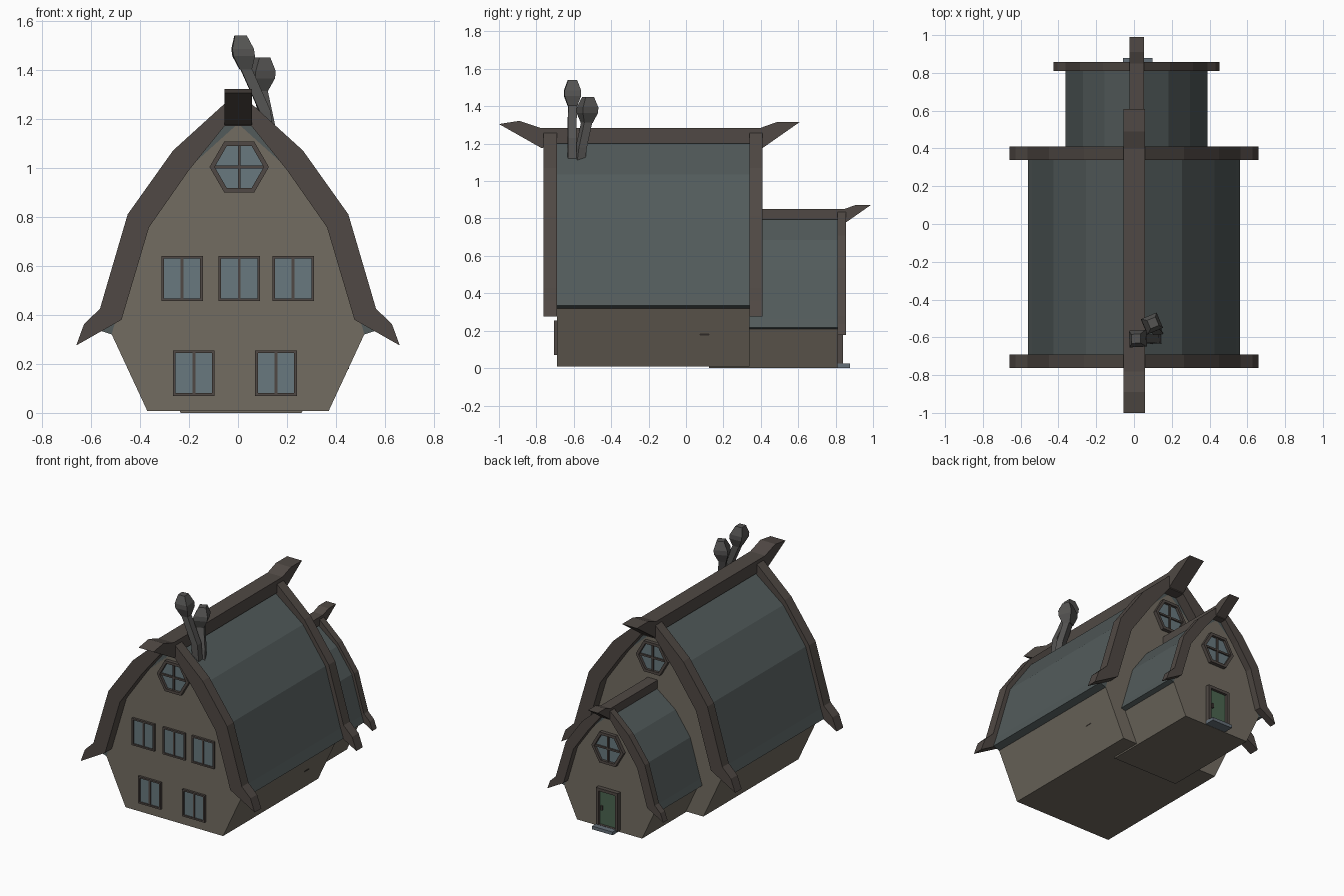
import bpy, math
from mathutils import Vector

if "Cube" in bpy.data.objects:
    bpy.data.objects.remove(bpy.data.objects["Cube"])


def material(name, rgb):
    m = bpy.data.materials.new(name)
    m.diffuse_color = (*rgb, 1)
    m.use_nodes = True
    m.node_tree.nodes["Principled BSDF"].inputs["Base Color"].default_value = m.diffuse_color
    return m


WALL = material("plaster", (0.17, 0.15, 0.12))
ROOF = material("slate", (0.085, 0.105, 0.105))
TRIM = material("timber", (0.08, 0.066, 0.058))
GLASS = material("glass", (0.14, 0.19, 0.21))
GREEN = material("green_paint", (0.07, 0.13, 0.08))
STONE = material("stone", (0.13, 0.16, 0.19))
PIPE = material("soot", (0.09, 0.088, 0.085))


def make(name, verts, faces, mat):
    me = bpy.data.meshes.new(name)
    me.from_pydata([tuple(v) for v in verts], [], faces)
    me.materials.append(mat)
    ob = bpy.data.objects.new(name, me)
    bpy.context.collection.objects.link(ob)
    bpy.context.view_layer.objects.active = ob
    ob.select_set(True)
    bpy.ops.object.mode_set(mode='EDIT')
    bpy.ops.mesh.select_all(action='SELECT')
    bpy.ops.mesh.normals_make_consistent(inside=False)
    bpy.ops.object.mode_set(mode='OBJECT')
    ob.select_set(False)
    return ob


def loft(name, rings, mat, closed=False):
    """Skin between rings; capped, or joined end to end when closed."""
    n, k = len(rings[0]), len(rings)
    faces = [(r * n + i, r * n + (i + 1) % n,
              (r + 1) % k * n + (i + 1) % n, (r + 1) % k * n + i)
             for r in range(k if closed else k - 1) for i in range(n)]
    if not closed:
        faces += [tuple(range(n)), tuple(range((k - 1) * n, k * n))]
    return make(name, [v for r in rings for v in r], faces, mat)


def prism(name, pts, y0, y1, mat):
    return loft(name, [[(x, y, z) for x, z in pts] for y in (y0, y1)], mat)


def mirrored(half):
    """Right half from the top centre down -> full outline, left to right."""
    return [(-x, z) for x, z in reversed(half) if x > 0] + half


def rect(cx, cz, w, h):
    return [(cx + a * w / 2, cz + b * h / 2)
            for a, b in ((-1, -1), (1, -1), (1, 1), (-1, 1))]


def hexagon(cx, cz, r):
    return [(cx + r * math.cos(i * math.pi / 3), cz + r * math.sin(i * math.pi / 3))
            for i in range(6)]


def frame(name, outer, inner, y, d):
    """Raised surround standing d proud of the wall at y."""
    loft(name, [[(x, yy, z) for x, z in p] for p, yy in
                ((outer, y), (outer, y + d), (inner, y + d), (inner, y))], TRIM, True)


def window(name, cx, cz, y, d):
    w, h = 0.17, 0.185
    frame(name + "_frame", rect(cx, cz, w, h), rect(cx, cz, w - .022, h - .022), y, d)
    prism(name + "_glass", rect(cx, cz, w - .01, h - .01), y, y + d * .4, GLASS)
    prism(name + "_mullion", rect(cx, cz, .012, h - .01), y, y + d * .8, TRIM)


def hex_window(name, cx, cz, y, d):
    frame(name + "_frame", hexagon(cx, cz, .121), hexagon(cx, cz, .1), y, d)
    prism(name + "_glass", hexagon(cx, cz, .11), y, y + d * .3, GLASS)
    prism(name + "_bar_v", rect(cx, cz, .012, .18), y, y + d * .7, TRIM)
    prism(name + "_bar_h", rect(cx, cz, .2, .012), y, y + d * .7, TRIM)


# Half profiles of the gable
wall_half = [(0, 1.18), (.2, 1.0), (.37, .77), (.51, .34), (.515, .32), (.37, .008)]
roof_out = [(0, 1.23), (.255, 1.035), (.425, .795), (.54, .4), (.562, .335)]
roof_in = [(0, 1.17), (.19, 1.0), (.36, .765), (.475, .4), (.515, .32)]
board_out = [(.045, 1.27), (.265, 1.07), (.45, .81), (.563, .425), (.628, .362), (.66, .275)]
board_in = [(.055, 1.17), (.2, .99), (.363, .757), (.475, .38)]
ridge_side = [(-1, 1.305), (-.89, 1.322), (-.78, 1.285), (.4, 1.285), (.49, 1.317),
              (.61, 1.317), (.4, 1.17), (.36, 1.2), (-.72, 1.2), (-.77, 1.175)]


def barn(name):
    band = mirrored(roof_out) + mirrored(roof_in)[::-1]
    boards = mirrored(board_out) + mirrored(board_in)[::-1]
    return [
        prism(name + "_walls", mirrored(wall_half), -.69, .34, WALL),
        prism(name + "_roof", band, -.69, .34, ROOF),
        prism(name + "_front_bargeboard", boards, -.762, -.69, TRIM),
        prism(name + "_back_bargeboard", boards, .34, .41, TRIM),
        loft(name + "_ridge_beam",
             [[(x, y, z) for y, z in ridge_side] for x in (-.055, .058)], TRIM)]


# Main house, and the annex as a two-thirds copy pushed into its back
barn("house")
for ob in barn("annex"):
    for v in ob.data.vertices:
        v.co = v.co * .667 + Vector((.013, .583, -.0053))

# Windows
for i, x in enumerate((-.228, .005, .225)):
    window(f"upper_window_{i}", x, .548, -.69, -.015)
for i, x in enumerate((-.18, .155)):
    window(f"lower_window_{i}", x, .162, -.69, -.015)
hex_window("front_attic_window", .005, 1.003, -.69, -.025)
hex_window("back_attic_window", .005, 1.003, .34, .025)
hex_window("annex_attic_window", .013, .555, .81, .025)

# Door with surround, handle and step
frame("door_frame", rect(.013, .145, .165, .26), rect(.013, .14, .125, .23), .81, .03)
prism("door", rect(.013, .145, .13, .25), .81, .823, GREEN)
prism("door_handle", rect(.058, .14, .012, .03), .82, .836, TRIM)
prism("door_step", rect(.02, .0125, .155, .022), .81, .878, STONE)


def square_ring(c, r, turn):
    return [(c[0] + r * 1.414 * math.cos(turn + math.pi / 4 + i * math.pi / 2),
             c[1] + r * 1.414 * math.sin(turn + math.pi / 4 + i * math.pi / 2), c[2])
            for i in range(4)]


def chimney(name, path, turn, lean):
    """Bent square flue with a bulb-shaped pot on top."""
    loft(name + "_flue", [square_ring(p, .023, turn) for p in path], PIPE)
    x, y, z = path[-1]
    loft(name + "_pot", [square_ring((x + lean[0] * h, y + lean[1] * h, z + h), r, turn)
                         for h, r in ((-.01, .024), (.045, .044), (.075, .044), (.13, .024))], PIPE)


# Chimneys
chimney("tall_chimney", [(.122, -.61, 1.1), (.11, -.61, 1.23), (.03, -.607, 1.41)], .05, (-.15, 0))
chimney("short_chimney", [(.125, -.57, 1.1), (.12, -.56, 1.18), (.09, -.53, 1.32)], .4, (.08, .05))
